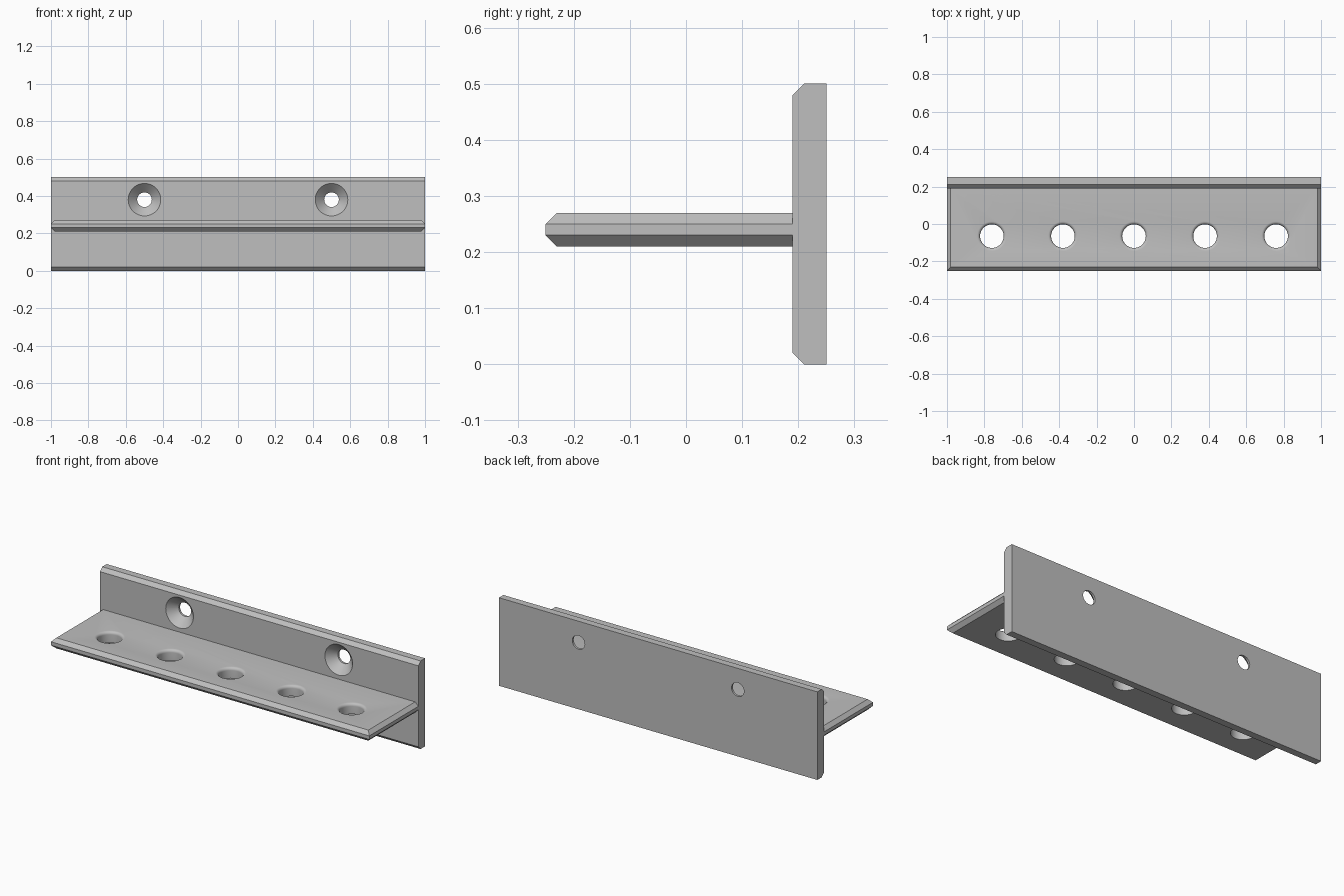
import bpy, bmesh, math
from mathutils import Matrix

cube = bpy.data.objects.get("Cube")
if cube:
    bpy.data.objects.remove(cube, do_unlink=True)

grey = bpy.data.materials.new("plain grey")
grey.use_nodes = True
colour = (0.52, 0.52, 0.52, 1)
grey.diffuse_color = colour
grey.node_tree.nodes["Principled BSDF"].inputs["Base Color"].default_value = colour

CHAMFER = 0.02


def make_object(name, bm):
    bmesh.ops.recalc_face_normals(bm, faces=bm.faces)
    mesh = bpy.data.meshes.new(name)
    bm.to_mesh(mesh)
    bm.free()
    mesh.materials.append(grey)
    obj = bpy.data.objects.new(name, mesh)
    bpy.context.collection.objects.link(obj)
    return obj


def box(x, y0, y1, z0, z1):
    """Box spanning -x to x and the given y and z ranges."""
    bm = bmesh.new()
    bmesh.ops.create_cube(bm, size=1)
    for v in bm.verts:
        v.co = (x * 2 * v.co.x, y1 if v.co.y > 0 else y0, z1 if v.co.z > 0 else z0)
    return bm


def chamfer(bm, rule):
    """Cut every edge whose midpoint satisfies the rule."""
    edges = [e for e in bm.edges if rule((e.verts[0].co + e.verts[1].co) / 2)]
    bmesh.ops.bevel(bm, geom=edges, offset=CHAMFER, offset_type='OFFSET',
                    segments=1, affect='EDGES')


def drill(target, profile, matrices, sides=48):
    """Subtract a turned (radius, height) profile at each placement."""
    bm = bmesh.new()
    for matrix in matrices:
        rings = []
        for r, h in profile:
            rings.append([bm.verts.new(matrix @ Matrix.Rotation(
                math.tau * i / sides, 4, 'Z') @ Matrix.Translation((r, 0, h)).translation)
                for i in range(sides)])
        for a, b in zip(rings, rings[1:]):
            for i in range(sides):
                j = (i + 1) % sides
                bm.faces.new((a[i], a[j], b[j], b[i]))
        bm.faces.new(rings[0])
        bm.faces.new(rings[-1])
    cutter = make_object(target.name + "_cutter", bm)
    cutter.hide_render = True
    mod = target.modifiers.new("holes", 'BOOLEAN')
    mod.operation = 'DIFFERENCE'
    mod.solver = 'EXACT'
    mod.object = cutter
    bpy.context.view_layer.update()
    graph = bpy.context.evaluated_depsgraph_get()
    mesh = bpy.data.meshes.new_from_object(target.evaluated_get(graph))
    target.modifiers.clear()
    target.data = mesh
    bpy.data.objects.remove(cutter, do_unlink=True)
    # Smooth only the small facets inside the holes
    for p in mesh.polygons:
        p.use_smooth = p.area < 0.004
    mesh.set_sharp_from_angle(angle=math.radians(30))


# Wall plate, chamfered along its front top and bottom edges
bm = box(1, 0.19, 0.25, 0, 0.5)
chamfer(bm, lambda m: m.y < 0.2 and abs(m.x) < 0.1)
wall_plate = make_object("wall_plate", bm)

# Countersunk screw holes through the wall plate
screw = [(0.09, -0.002), (0.087, 0), (0.039, 0.048), (0.039, 0.08)]
drill(wall_plate, screw, [Matrix.Translation((x, 0.19, 0.38))
                          @ Matrix.Rotation(-math.pi / 2, 4, 'X') for x in (-0.5, 0.5)])

# Shelf, chamfered above and below on its front and both ends
bm = box(1, -0.25, 0.19, 0.21, 0.27)
chamfer(bm, lambda m: m.y < 0.1 and abs(m.z - 0.24) > 0.02)
shelf = make_object("shelf", bm)

# Row of round holes with a rounded upper rim
R, F = 0.063, 0.016
rim = [(R + F - F * math.cos(a), 0.27 - F + F * math.sin(a))
       for a in (math.radians(15 * i) for i in range(7))]
drill(shelf, [(R, 0.18)] + rim + [(R + F, 0.3)],
      [Matrix.Translation((0.38 * i, -0.065, 0)) for i in range(-2, 3)])
